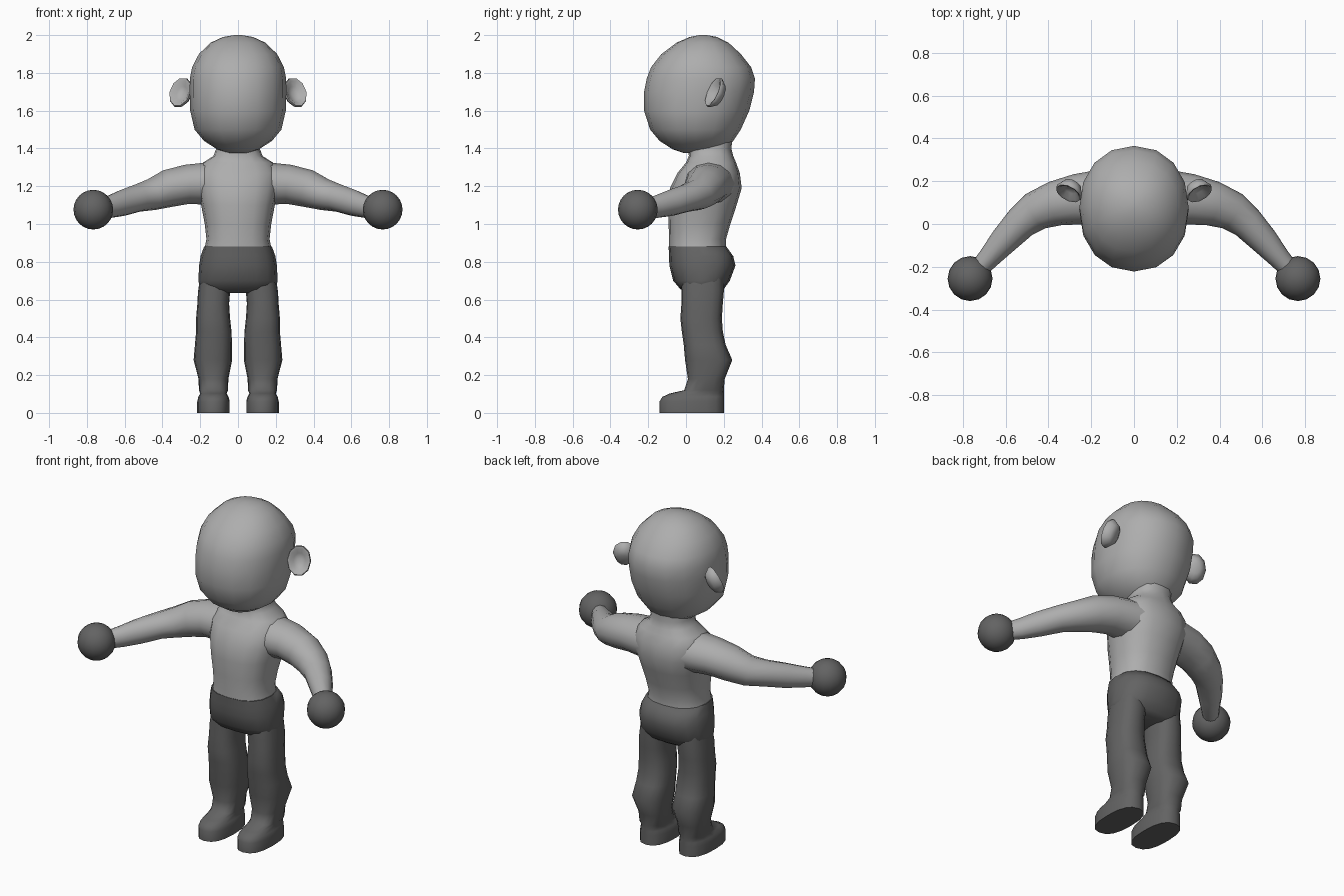
import bpy, bmesh, math
from mathutils import Vector, Matrix


def material(name, v):
    m = bpy.data.materials.new(name)
    m.diffuse_color = (v, v, v, 1)
    return m


SKIN = material("light_grey_skin", 0.42)
DARK = material("dark_grey_cloth", 0.125)


def finish(name, bm, mat, crease=60):
    bmesh.ops.recalc_face_normals(bm, faces=bm.faces)
    for f in bm.faces:
        f.smooth = True
    for e in bm.edges:
        e.smooth = e.calc_face_angle(0) < math.radians(crease)
    me = bpy.data.meshes.new(name)
    bm.to_mesh(me)
    bm.free()
    me.materials.append(mat)
    ob = bpy.data.objects.new(name, me)
    bpy.context.collection.objects.link(ob)
    return ob


def loft(name, rings, mat, n=16, power=2.0, crease=60):
    """Skin a tube through rings of (centre, u axis, v axis)."""
    bm = bmesh.new()
    loops = []
    for c, u, v in rings:
        loop = []
        for i in range(n):
            a = 2 * math.pi * i / n
            x, y = (math.copysign(abs(t) ** (2 / power), t)
                    for t in (math.cos(a), math.sin(a)))
            loop.append(bm.verts.new(Vector(c) + Vector(u) * x + Vector(v) * y))
        loops.append(loop)
    for a, b in zip(loops, loops[1:]):
        for i in range(n):
            j = (i + 1) % n
            bm.faces.new((a[i], a[j], b[j], b[i]))
    bm.faces.new(loops[0])
    bm.faces.new(loops[-1])
    return finish(name, bm, mat, crease)


def level(z, x, rx, y0, y1):
    """Horizontal ring from its height, half width and front/back limits."""
    return ((x, (y0 + y1) / 2, z), (rx, 0, 0), (0, (y1 - y0) / 2, 0))


# Head, flattened at the sides, with a forward chin
loft("head", [level(z, 0, rx, a, b) for z, rx, a, b in (
    (1.375, 0.05, -0.01, 0.14), (1.395, 0.11, -0.07, 0.20),
    (1.44, 0.18, -0.14, 0.25), (1.50, 0.23, -0.19, 0.29),
    (1.60, 0.253, -0.222, 0.335), (1.70, 0.256, -0.222, 0.36),
    (1.77, 0.255, -0.208, 0.365), (1.83, 0.243, -0.185, 0.345),
    (1.90, 0.207, -0.13, 0.29), (1.96, 0.145, -0.05, 0.225),
    (1.99, 0.08, 0.02, 0.165), (2.0, 0.02, 0.07, 0.11))],
    SKIN, power=2.15)

# Torso tapering into the neck
loft("torso", [level(z, 0, rx, a, b) for z, rx, a, b in (
    (0.872, 0.177, -0.09, 0.212), (0.92, 0.167, -0.09, 0.212),
    (1.00, 0.176, -0.092, 0.235), (1.10, 0.195, -0.095, 0.268),
    (1.19, 0.215, -0.085, 0.295), (1.27, 0.22, -0.045, 0.285),
    (1.325, 0.185, 0.0, 0.265), (1.36, 0.13, 0.015, 0.25),
    (1.40, 0.115, 0.012, 0.24), (1.48, 0.115, 0.01, 0.25))],
    SKIN, power=2.4)

# Trouser hips
loft("hips", [level(z, 0, rx, a, b) for z, rx, a, b in (
    (0.635, 0.16, 0.01, 0.17), (0.655, 0.20, -0.03, 0.20),
    (0.70, 0.21, -0.068, 0.232), (0.78, 0.206, -0.088, 0.262),
    (0.83, 0.198, -0.09, 0.25), (0.88, 0.18, -0.092, 0.214))],
    DARK, power=2.5)

for s, side in ((-1, "left"), (1, "right")):
    # Leg and shoe in one piece, from the sole up
    loft(side + "_leg", [level(z, s * x, rx, a, b) for z, x, rx, a, b in (
        (0.0, 0.13, 0.086, -0.14, 0.20), (0.06, 0.13, 0.086, -0.14, 0.20),
        (0.085, 0.13, 0.08, -0.125, 0.20), (0.103, 0.13, 0.07, -0.085, 0.20),
        (0.12, 0.13, 0.077, -0.01, 0.20), (0.18, 0.13, 0.079, 0.01, 0.205),
        (0.28, 0.133, 0.102, -0.005, 0.245), (0.36, 0.13, 0.098, -0.012, 0.21),
        (0.43, 0.128, 0.094, -0.022, 0.195), (0.50, 0.132, 0.09, -0.03, 0.19),
        (0.58, 0.131, 0.084, -0.024, 0.195), (0.64, 0.127, 0.085, -0.025, 0.20),
        (0.72, 0.12, 0.08, -0.02, 0.20))], DARK, power=2.5)

    # Arm bending forward at the elbow: centre, horizontal and vertical radius
    path = [((0.12, 0.125, 1.215), 0.135, 0.115), ((0.27, 0.115, 1.21), 0.118, 0.104),
            ((0.37, 0.095, 1.188), 0.105, 0.100), ((0.46, 0.06, 1.155), 0.092, 0.084),
            ((0.53, 0.005, 1.138), 0.078, 0.074), ((0.61, -0.08, 1.112), 0.066, 0.070),
            ((0.675, -0.155, 1.092), 0.052, 0.060), ((0.72, -0.205, 1.082), 0.045, 0.052)]
    pts = [Vector((s * p[0], p[1], p[2])) for p, _, _ in path]
    rings = []
    for i, (_, h, v) in enumerate(path):
        d = (pts[min(i + 1, len(pts) - 1)] - pts[max(i - 1, 0)]).normalized()
        u = d.cross(Vector((0, 0, 1))).normalized()
        rings.append((pts[i], u * h, u.cross(d) * v))
    loft(side + "_arm", rings, SKIN, n=12)

    # Ball hand
    bm = bmesh.new()
    bmesh.ops.create_uvsphere(bm, u_segments=16, v_segments=12, radius=0.105,
                              matrix=Matrix.Translation((s * 0.766, -0.255, 1.076)))
    finish(side + "_hand", bm, DARK)

    # Cupped ear facing forward: offset along its normal and scale
    n = Vector((s * 0.4, -0.82, 0.4)).normalized()
    u = Vector((s * 0.88, 0.47, 0.0)).normalized()
    v = u.cross(n).normalized()
    c = Vector((s * 0.302, 0.152, 1.695))
    loft(side + "_ear", [(c + n * o, u * 0.066 * k, v * 0.086 * k) for o, k in (
        (-0.045, 0.35), (-0.035, 0.7), (0.0, 1.0), (0.012, 0.95),
        (0.008, 0.78), (-0.014, 0.5), (-0.02, 0.15))], SKIN, n=10, crease=75)
